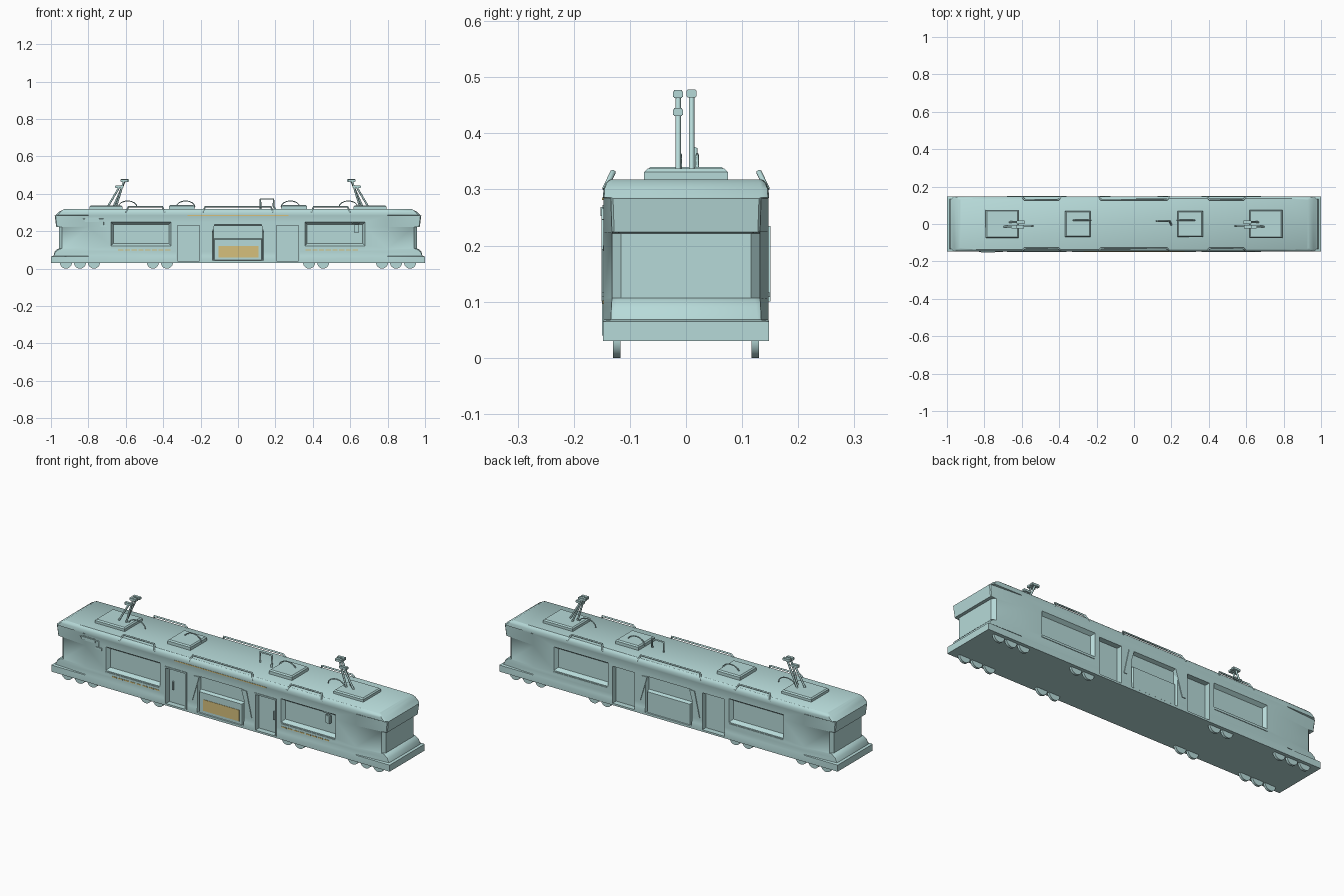
import bpy, bmesh, math
from mathutils import Vector

if "Cube" in bpy.data.objects:
    bpy.data.objects.remove(bpy.data.objects["Cube"], do_unlink=True)


def material(name, rgb):
    m = bpy.data.materials.new(name)
    m.use_nodes = True
    m.diffuse_color = (*rgb, 1)
    m.node_tree.nodes["Principled BSDF"].inputs["Base Color"].default_value = (*rgb, 1)
    return m


TEAL = material("pale_teal", (0.47, 0.70, 0.69))
YELLOW = material("dull_yellow", (0.67, 0.53, 0.20))


def make(name, bm, mat=TEAL, smooth=None):
    bmesh.ops.recalc_face_normals(bm, faces=bm.faces)
    me = bpy.data.meshes.new(name)
    bm.to_mesh(me)
    bm.free()
    ob = bpy.data.objects.new(name, me)
    bpy.context.collection.objects.link(ob)
    me.materials.append(mat)
    if smooth:
        select(ob)
        bpy.ops.object.shade_smooth_by_angle(angle=math.radians(smooth))
    return ob


def select(ob):
    bpy.ops.object.select_all(action='DESELECT')
    ob.select_set(True)
    bpy.context.view_layer.objects.active = ob


def loft(bm, rings):
    """Join equal-sized point rings and cap both ends."""
    vs = [[bm.verts.new(p) for p in r] for r in rings]
    n = len(vs[0])
    for a, b in zip(vs, vs[1:]):
        for i in range(n):
            bm.faces.new((a[i], a[(i + 1) % n], b[(i + 1) % n], b[i]))
    bm.faces.new(vs[0])
    bm.faces.new(vs[-1])


def frustum(bm, x0, x1, z0, z1, y_in, y_out, grow=0.0):
    """Block along y whose outer rectangle is larger by grow."""
    def rect(y, g):
        return [(x0 - g, y, z0 - g), (x1 + g, y, z0 - g), (x1 + g, y, z1 + g), (x0 - g, y, z1 + g)]
    loft(bm, [rect(y_in, 0), rect(y_out, grow)])


def block(name, x0, x1, y0, y1, z0, z1, mat=TEAL, bevel=0):
    bm = bmesh.new()
    frustum(bm, x0, x1, z0, z1, y0, y1)
    if bevel:
        bmesh.ops.bevel(bm, geom=bm.edges[:], offset=bevel, segments=2, affect='EDGES')
    return make(name, bm, mat)


def tube(name, points, r=0.004, sides=1):
    cu = bpy.data.curves.new(name, 'CURVE')
    cu.dimensions = '3D'
    cu.bevel_depth, cu.bevel_resolution, cu.use_fill_caps = r, sides, True
    sp = cu.splines.new('POLY')
    sp.points.add(len(points) - 1)
    for p, co in zip(sp.points, points):
        p.co = (*co, 1)
    ob = bpy.data.objects.new(name, cu)
    bpy.context.collection.objects.link(ob)
    cu.materials.append(TEAL)
    select(ob)
    bpy.ops.object.convert(target='MESH')


# Body shell: plan outline per height (z, end, corner, flank points)
levels = [
    (0.03, 1.0, 0.14, 1.0, 0.148, 0.8, 0.148),
    (0.065, 1.0, 0.14, 1.0, 0.148, 0.8, 0.148),
    (0.068, 0.987, 0.128, 0.985, 0.134, 0.8, 0.147),
    (0.09, 0.98, 0.125, 0.975, 0.133, 0.8, 0.147),
    (0.105, 0.965, 0.122, 0.955, 0.132, 0.8, 0.147),
    (0.107, 0.957, 0.116, 0.94, 0.132, 0.8, 0.147),
    (0.222, 0.957, 0.116, 0.94, 0.132, 0.8, 0.147),
    (0.224, 0.972, 0.128, 0.968, 0.132, 0.8, 0.147),
    (0.284, 0.98, 0.13, 0.975, 0.134, 0.8, 0.147),
    (0.286, 0.975, 0.135, 0.965, 0.146, 0.8, 0.148),
    (0.302, 0.96, 0.134, 0.95, 0.145, 0.8, 0.147),
    (0.312, 0.942, 0.132, 0.937, 0.141, 0.8, 0.143),
    (0.318, 0.93, 0.128, 0.925, 0.134, 0.8, 0.136),
]
bm = bmesh.new()
rings = []
for z, xe, ye, xc, yc, xs, ys in levels:
    q = [(xe, ye), (xc, yc), (xs, ys)]
    half = q + [(-x, y) for x, y in reversed(q)]
    rings.append([(x, y, z) for x, y in half] + [(x, -y, z) for x, y in reversed(half)])
loft(bm, rings)
body = make("body", bm)

# Recesses for doors, window bays and the centre section
bm = bmesh.new()
for s in (-1, 1):
    for m in (-1, 1):
        a, b = sorted((0.2 * m, 0.33 * m))
        frustum(bm, a, b, 0.04, 0.237, s * 0.118, s * 0.16)
        a, b = sorted((0.37 * m, 0.665 * m))
        frustum(bm, a, b, 0.135, 0.235, s * 0.128, s * 0.16, 0.022)
    frustum(bm, -0.13, 0.13, 0.05, 0.23, s * 0.128, s * 0.16, 0.012)
cutter = make("recess_cutter", bm)
cutter.hide_render = True
select(body)
mod = body.modifiers.new("recesses", 'BOOLEAN')
mod.object, mod.operation, mod.solver = cutter, 'DIFFERENCE', 'EXACT'
bpy.ops.object.modifier_apply(modifier=mod.name)
bpy.data.objects.remove(cutter, do_unlink=True)
bpy.ops.object.shade_smooth_by_angle(angle=math.radians(35))

# Side details on both flanks
for s, side in ((-1, "front"), (1, "back")):
    bm = bmesh.new()
    frustum(bm, -0.125, 0.125, 0.045, 0.155, s * 0.145, s * 0.125, 0.008)
    make(side + "_centre_panel", bm)
    for m in (-1, 1):
        # slanted brace beside the centre window
        bm = bmesh.new()
        shape = [(0.185, 0.1), (0.165, 0.1), (0.125, 0.235), (0.155, 0.235), (0.165, 0.19)]
        loft(bm, [[(m * x, s * y, z) for x, z in shape] for y in (0.13, 0.151)])
        make(side + "_pillar_brace", bm)
        a, b = sorted((0.36 * m, 0.68 * m))
        block(side + "_bay_sill", a, b, s * 0.13, s * 0.15, 0.108, 0.116)

# Door frames and handles on the front
for m in (-1, 1):
    for x in (0.203, 0.327):
        block("door_jamb", m * x - 0.004, m * x + 0.004, -0.15, -0.118, 0.04, 0.237)
    a, b = sorted((0.199 * m, 0.331 * m))
    block("door_head", a, b, -0.15, -0.118, 0.231, 0.239)
    block("door_handle", m * 0.298 - 0.003, m * 0.298 + 0.003, -0.126, -0.117, 0.11, 0.155)

# Yellow markings on the front
block("yellow_panel", -0.105, 0.11, -0.147, -0.143, 0.06, 0.12, YELLOW)
block("yellow_roof_line", -0.27, 0.27, -0.1495, -0.145, 0.281, 0.286, YELLOW)
for m in (-1, 1):
    for i in range(8):
        x = m * (0.375 + i * 0.036)
        block("yellow_dash", x - 0.014, x + 0.014, -0.149, -0.146, 0.096, 0.102, YELLOW)

# Front brackets
tube("left_lamp_arm", [(0.61, -0.147, 0.245), (0.645, -0.148, 0.245), (0.645, -0.148, 0.2)], 0.003)
block("left_lamp", 0.62, 0.648, -0.151, -0.135, 0.19, 0.235, bevel=0.003)
tube("right_mirror_arm", [(-0.83, -0.147, 0.265), (-0.72, -0.148, 0.265), (-0.72, -0.148, 0.23)], 0.003)
block("right_mirror", -0.82, -0.74, -0.152, -0.142, 0.25, 0.272, bevel=0.003)
block("right_mirror_foot", -0.735, -0.7, -0.151, -0.142, 0.222, 0.234)

# Wheels
for x in (0.38, 0.455, 0.77, 0.845, 0.92):
    for m in (-1, 1):
        for s in (-1, 1):
            bm = bmesh.new()
            loft(bm, [[(m * x + 0.032 * math.cos(t * math.pi / 12), s * y,
                        0.032 + 0.032 * math.sin(t * math.pi / 12)) for t in range(24)]
                      for y in (0.117, 0.13)])
            make("wheel", bm, smooth=35)

# Roof equipment, mirrored along the length
for m in (-1, 1):
    for x, hx, hy, top in ((0.705, 0.088, 0.075, 0.337), (0.3, 0.068, 0.07, 0.34)):
        bm = bmesh.new()
        loft(bm, [[(m * x + i * (hx - g), j * (hy - g), z)
                   for i, j in ((-1, -1), (1, -1), (1, 1), (-1, 1))]
                  for z, g in ((0.315, 0), (top - 0.006, 0), (top, 0.006))])
        make("roof_box", bm)
    # bent cables
    for cx, y in ((0.59, -0.01), (0.28, 0.02)):
        tube("roof_cable", [(m * cx + 0.05 * math.cos(t * math.pi / 8), y,
                             0.328 + 0.034 * math.sin(t * math.pi / 8)) for t in range(9)], 0.003)
    # current collectors: two leaning arms with contact bars
    for y, shift in ((-0.014, 0.0), (0.01, 0.03)):
        foot = Vector((m * (0.695 - shift), y, 0.333))
        head = Vector((m * (0.635 - shift), y, 0.468 if shift else 0.435))
        tube("collector_arm", [foot, head], 0.005, 2)
        block("collector_head", head.x - 0.022, head.x + 0.022, y - 0.009, y + 0.009,
              head.z - 0.004, head.z + 0.01, bevel=0.002)
    tube("collector_brace", [(m * 0.65, -0.014, 0.337), (m * 0.61, -0.014, 0.468)], 0.005, 2)
    block("collector_bar", m * 0.607 - 0.02, m * 0.607 + 0.02, -0.023, -0.005, 0.463, 0.477, bevel=0.002)

# Square grab hoop on the roof
tube("roof_hoop", [(0.12, 0.016, 0.315), (0.12, 0.016, 0.345), (0.12, 0.016, 0.372),
                   (0.19, 0.016, 0.372), (0.19, 0.016, 0.335), (0.2, -0.005, 0.315)], 0.005)

# Roof edge rails
for s in (-1, 1):
    for a, b in ((-0.6, -0.39), (-0.19, 0.19), (0.39, 0.6)):
        tube("roof_rail", [(a, s * 0.145, 0.3), (a + 0.015, s * 0.13, 0.331),
                           (b - 0.015, s * 0.13, 0.331), (b, s * 0.145, 0.3)], 0.005)
